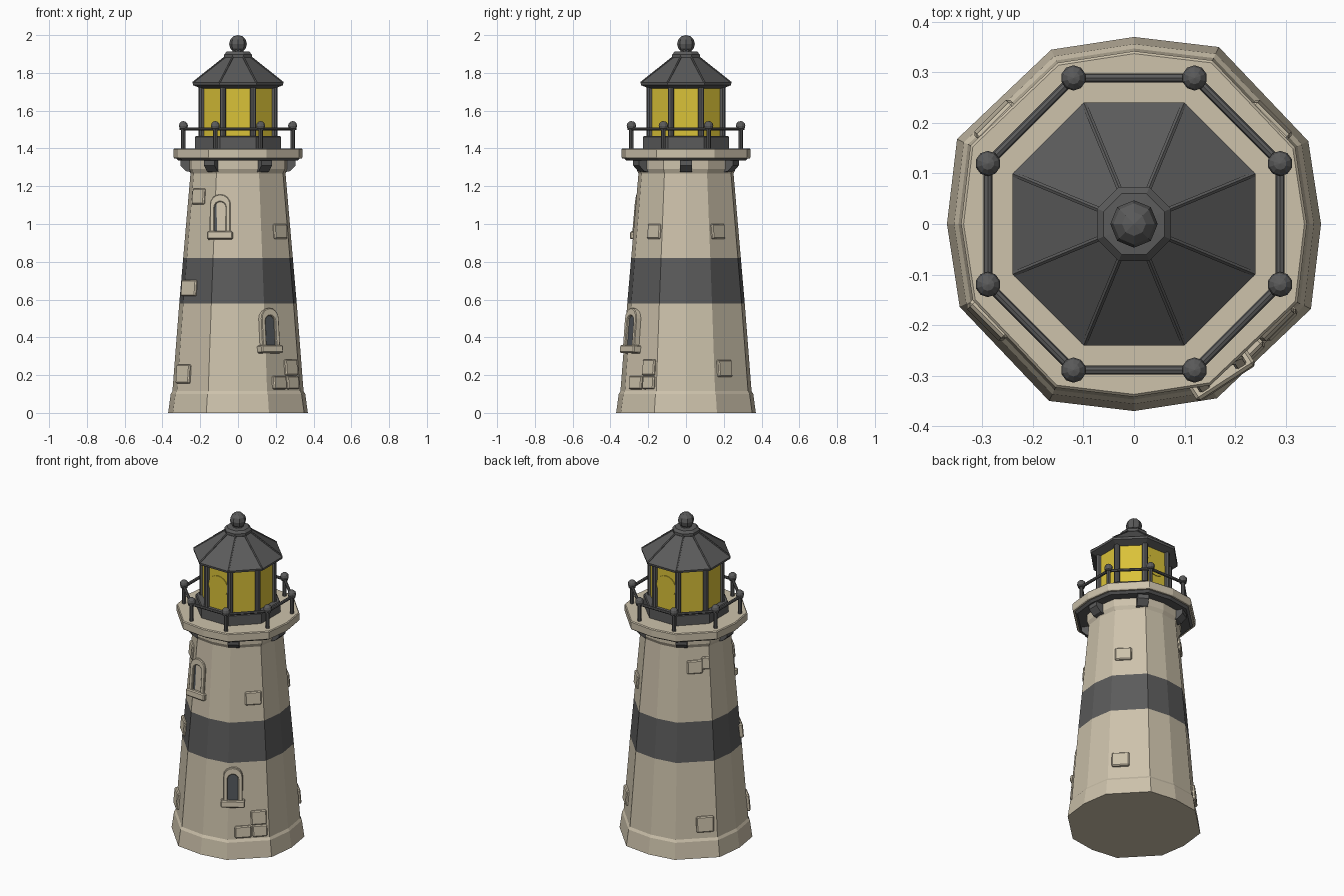
import bpy, bmesh, math
from mathutils import Matrix, Vector

if "Cube" in bpy.data.objects:
    bpy.data.objects.remove(bpy.data.objects["Cube"])


def material(name, col):
    m = bpy.data.materials.new(name)
    m.diffuse_color = (*col, 1)
    m.use_nodes = True
    m.node_tree.nodes["Principled BSDF"].inputs["Base Color"].default_value = m.diffuse_color
    return m


STONE = material("pale_stone", (0.61, 0.54, 0.41))
DARK = material("dark_grey", (0.105, 0.105, 0.105))
GLASS = material("lamp_yellow", (0.70, 0.54, 0.04))
PANE = material("window_grey", (0.08, 0.09, 0.10))


def finish(name, bm, mats, bevel=0):
    bmesh.ops.recalc_face_normals(bm, faces=bm.faces)
    me = bpy.data.meshes.new(name)
    bm.to_mesh(me)
    bm.free()
    ob = bpy.data.objects.new(name, me)
    bpy.context.collection.objects.link(ob)
    for m in mats:
        me.materials.append(m)
    if bevel:
        b = ob.modifiers.new("bevel", 'BEVEL')
        b.width = bevel
        b.segments = 1
    return ob


def skin(bm, rings, caps=True):
    """Join closed rings of points with quads."""
    vs = [[bm.verts.new(p) for p in r] for r in rings]
    n = len(vs[0])
    for a, b in zip(vs, vs[1:]):
        for i in range(n):
            j = (i + 1) % n
            bm.faces.new((a[i], a[j], b[j], b[i]))
    if caps:
        bm.faces.new(vs[0])
        bm.faces.new(vs[-1])


def loft(name, shape, profile, mat, bevel=0):
    bm = bmesh.new()
    skin(bm, [[(x * r, y * r, z) for x, y in shape] for r, z in profile])
    return finish(name, bm, [mat], bevel)


# Plan shapes: uneven twelve-sided tower, octagon with apothem 1
quarter = [(1, 0), (.932, .443), (.454, .946)]
TWELVE = []
for k in range(4):
    c, s = round(math.cos(k * math.pi / 2)), round(math.sin(k * math.pi / 2))
    TWELVE += [(x * c - y * s, x * s + y * c) for x, y in quarter]
T8 = math.radians(22.5)
OCT = [(math.cos(T8 * (2 * k + 1)) / math.cos(T8), math.sin(T8 * (2 * k + 1)) / math.cos(T8)) for k in range(8)]


def radius(z):
    return 0.361 - 0.0863 * z


# Tower with painted band
tower = loft("tower", TWELVE, [(.37, 0), (.356, .1), (radius(.115) - .004, .115), (radius(.578), .578),
                               (radius(.82), .82), (radius(1.27), 1.27)], STONE)
tower.data.materials.append(DARK)
for p in tower.data.polygons:
    if .58 < p.center.z < .82 and abs(p.normal.z) < .5:
        p.material_index = 1

# Gallery
loft("collar", TWELVE, [(.25, 1.265), (.262, 1.29), (.262, 1.34)], STONE)
loft("gallery_underplate", TWELVE, [(.315, 1.335), (.33, 1.35)], DARK)
loft("gallery_floor", TWELVE, [(.338, 1.348), (.342, 1.355), (.342, 1.395), (.337, 1.4)], STONE)
bm = bmesh.new()
for k in range(6):
    rot = Matrix.Rotation(k * math.pi / 3, 3, 'Z')
    prof = [(.23, 1.27), (.275, 1.28), (.305, 1.31), (.305, 1.34), (.23, 1.34)]
    skin(bm, [[rot @ Vector((r, y, z)) for r, z in prof] for y in (-.032, .032)])
finish("gallery_brackets", bm, [DARK])


# Rods and balls
def rod(bm, a, b, r, seg=8):
    a, b = Vector(a), Vector(b)
    d = b - a
    m = Matrix.Translation((a + b) / 2) @ d.to_track_quat('Z', 'Y').to_matrix().to_4x4()
    bmesh.ops.create_cone(bm, cap_ends=True, segments=seg, radius1=r, radius2=r, depth=d.length, matrix=m)


def ball(bm, p, r, u, v):
    bmesh.ops.create_uvsphere(bm, u_segments=u, v_segments=v, radius=r, matrix=Matrix.Translation(p))


# Railing
bm = bmesh.new()
R = .289
for k in range(8):
    (x, y), (x2, y2) = OCT[k], OCT[(k + 1) % 8]
    rod(bm, (x * R, y * R, 1.39), (x * R, y * R, 1.51), .012)
    rod(bm, (x * R, y * R, 1.498), (x * R, y * R, 1.506), .02)
    rod(bm, (x * R, y * R, 1.503), (x2 * R, y2 * R, 1.503), .009)
    ball(bm, (x * R, y * R, 1.52), .025, 10, 6)
finish("railing", bm, [DARK])

# Lantern room
loft("lantern_base", OCT, [(.227, 1.395), (.227, 1.46), (.222, 1.467)], DARK)
loft("lantern_glass", OCT, [(.193, 1.46), (.193, 1.74)], GLASS)
bm = bmesh.new()
for x, y in OCT:
    rod(bm, (x * .192, y * .192, 1.46), (x * .192, y * .192, 1.74), .017)
finish("lantern_bars", bm, [DARK])
bm = bmesh.new()
rod(bm, (0, -.197, 1.61), (0, .197, 1.61), .066, 20)
finish("lamp_lens", bm, [GLASS])

# Roof, ribs, finial
loft("roof", OCT, [(.19, 1.715), (.238, 1.735), (.24, 1.748), (.065, 1.885)], DARK)
loft("roof_cap", OCT, [(.06, 1.87), (.073, 1.882), (.073, 1.898), (.06, 1.912), (.03, 1.914), (.026, 1.93)], DARK)
bm = bmesh.new()
for x, y in OCT:
    rod(bm, (x * .237, y * .237, 1.748), (x * .065, y * .065, 1.885), .006, 6)
finish("roof_ribs", bm, [DARK])
bm = bmesh.new()
ball(bm, (0, 0, 1.953), .047, 8, 6)
finish("finial_ball", bm, [DARK])


def on_wall(az, d, t, z):
    """Matrix on the sloping wall: X sideways, Y up, Z outward."""
    a, tilt = math.radians(az), math.atan(.0863)
    n = Vector((math.cos(a) * math.cos(tilt), math.sin(a) * math.cos(tilt), math.sin(tilt)))
    x = Vector((-math.sin(a), math.cos(a), 0))
    m = Matrix((x, n.cross(x), n)).transposed().to_4x4()
    return Matrix.Translation(Vector((math.cos(a) * d, math.sin(a) * d, z)) + x * t) @ m


# Raised stone blocks: facet direction, sideways, height, width, tallness
blocks = [(-45, .06, .24, .09, .085), (-45, -.032, .16, .095, .07), (-45, .065, .16, .085, .07),
          (-45, .039, .96, .095, .08), (-135, -.033, 1.145, .09, .085), (-135, -.065, .66, .11, .085),
          (-135, -.07, .205, .1, .1), (135, .005, 1.15, .09, .08), (135, .068, 1.17, .05, .075),
          (135, .05, .2, .1, .095), (45, -.036, .96, .095, .08), (45, -.047, .235, .1, .09)]
bm = bmesh.new()
for az, t, z, w, h in blocks:
    m = on_wall(az, .981 * radius(z) - .003, t, z)
    bmesh.ops.create_cube(bm, size=1, matrix=m @ Matrix.Diagonal((w, h, .03, 1)))
finish("stone_blocks", bm, [STONE], .006)


def arch(hw, spring, depth):
    pts = [(-hw, 0), (hw, 0)]
    pts += [(hw * math.cos(i * math.pi / 8), spring + hw * math.sin(i * math.pi / 8)) for i in range(9)]
    return [Vector((x, y, depth)) for x, y in pts]


# Arched windows with sills
def window(name, az, d, t, z):
    m = on_wall(az, d, t, z)
    bm = bmesh.new()
    skin(bm, [[m @ p for p in arch(*a)] for a in
              ((.055, .145, -.03), (.055, .145, .014), (.051, .145, .018), (.034, .13, .018),
               (.03, .13, .014), (.03, .13, -.03))], caps=False)
    finish(name + "_frame", bm, [STONE])
    bm = bmesh.new()
    bm.faces.new([bm.verts.new(m @ p) for p in arch(.031, .13, .005)])
    pane = finish(name + "_pane", bm, [PANE])
    if pane.data.polygons[0].normal.dot(m.to_3x3().col[2]) < 0:
        pane.data.flip_normals()
    bm = bmesh.new()
    bmesh.ops.create_cube(bm, size=1, matrix=m @ Matrix.Translation((0, -.018, 0)) @ Matrix.Diagonal((.137, .042, .056, 1)))
    finish(name + "_sill", bm, [STONE], .006)


window("upper_window", -95, .965 * radius(.955), -.071, .957)
window("lower_window", -57, 1.014 * radius(.355), -.017, .355)
